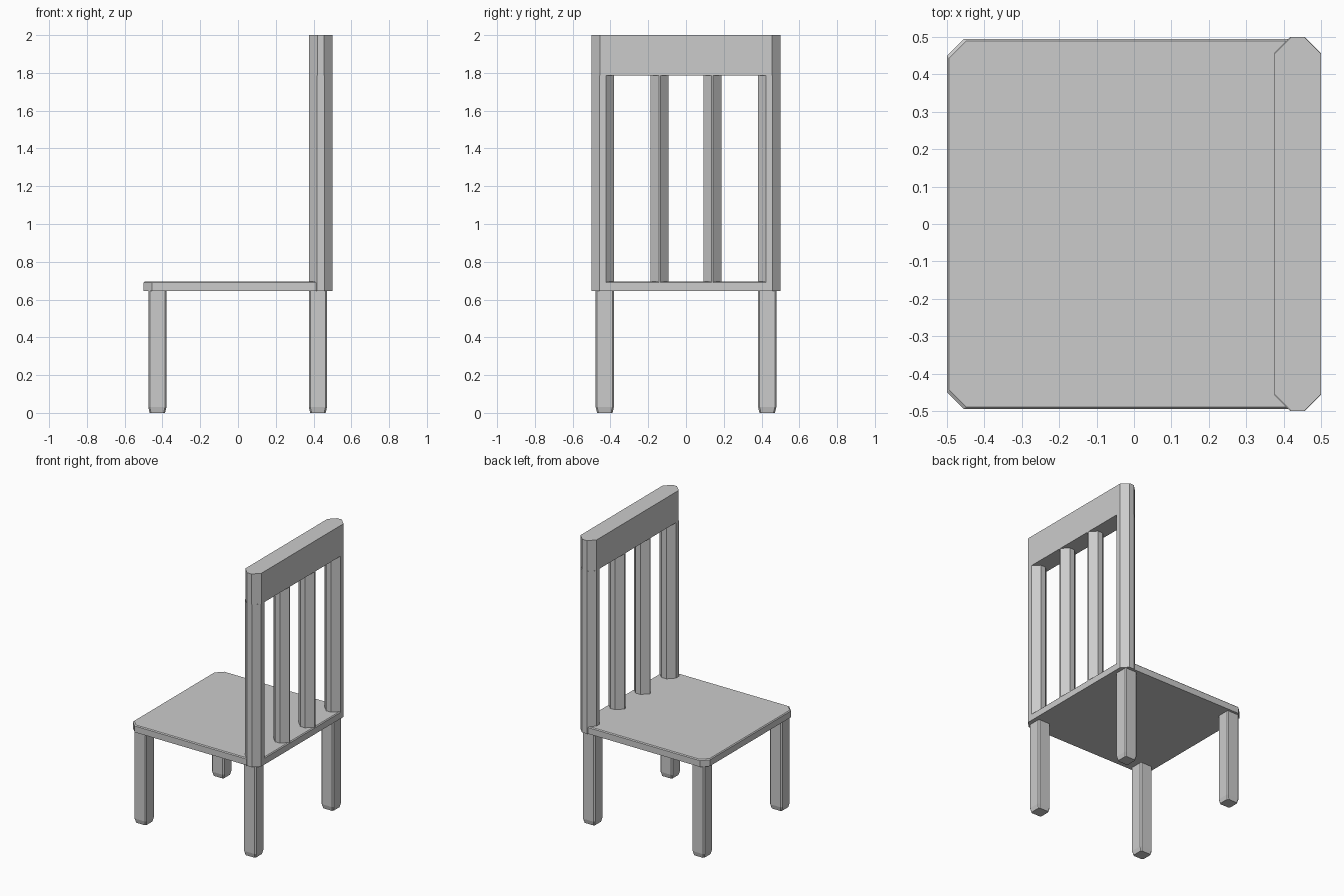
import bpy, bmesh

if "Cube" in bpy.data.objects:
    bpy.data.objects.remove(bpy.data.objects["Cube"])


def prism(name, x0, x1, y0, y1, z0, z1, c, low=(0, 0), top=(0, 0)):
    """Upright box with corners chamfered by c; low/top = (inset, height) of end bevels."""
    levels = [(z0, low[0])]
    if low[1]:
        levels.append((z0 + low[1], 0))
    if top[1]:
        levels.append((z1 - top[1], 0))
    levels.append((z1, top[0]))
    bm = bmesh.new()
    rings = []
    for z, i in levels:
        a, b, d, e = x0 + i, x1 - i, y0 + i, y1 - i
        pts = [(a + c, d), (b - c, d), (b, d + c), (b, e - c),
               (b - c, e), (a + c, e), (a, e - c), (a, d + c)]
        rings.append([bm.verts.new((x, y, z)) for x, y in pts])
    for r, s in zip(rings, rings[1:]):
        for k in range(8):
            n = (k + 1) % 8
            bm.faces.new((r[k], r[n], s[n], s[k]))
    bm.faces.new(rings[0][::-1])
    bm.faces.new(rings[-1])
    me = bpy.data.meshes.new(name)
    bm.to_mesh(me)
    bm.free()
    ob = bpy.data.objects.new(name, me)
    bpy.context.collection.objects.link(ob)
    return ob


SEAT_LOW, SEAT_TOP, RAIL_LOW = 0.645, 0.695, 1.785

# Seat slab with clipped corners and a slight top bevel
prism("seat", -0.5, 0.5, -0.495, 0.495, SEAT_LOW, SEAT_TOP, 0.045, top=(0.006, 0.006))

# Top rail of the backrest
prism("top_rail", 0.375, 0.5, -0.5, 0.5, RAIL_LOW, 2.0, 0.045)

for side, s in (("right", -1), ("left", 1)):
    # Outer back post
    y = 0.44 * s
    prism(f"{side}_back_post", 0.375, 0.5, y - 0.06, y + 0.06, SEAT_LOW, RAIL_LOW, 0.043)
    # Inner slat
    y = 0.14 * s
    prism(f"{side}_slat", 0.375, 0.5, y - 0.048, y + 0.048, SEAT_TOP - 0.01, RAIL_LOW, 0.044)
    # Legs, narrowing slightly at the foot
    for end, x in (("seat_front", -0.427), ("seat_back", 0.423)):
        y = 0.43 * s
        prism(f"{side}_{end}_leg", x - 0.048, x + 0.048, y - 0.048, y + 0.048,
              0, SEAT_LOW, 0.008, low=(0.007, 0.03))
